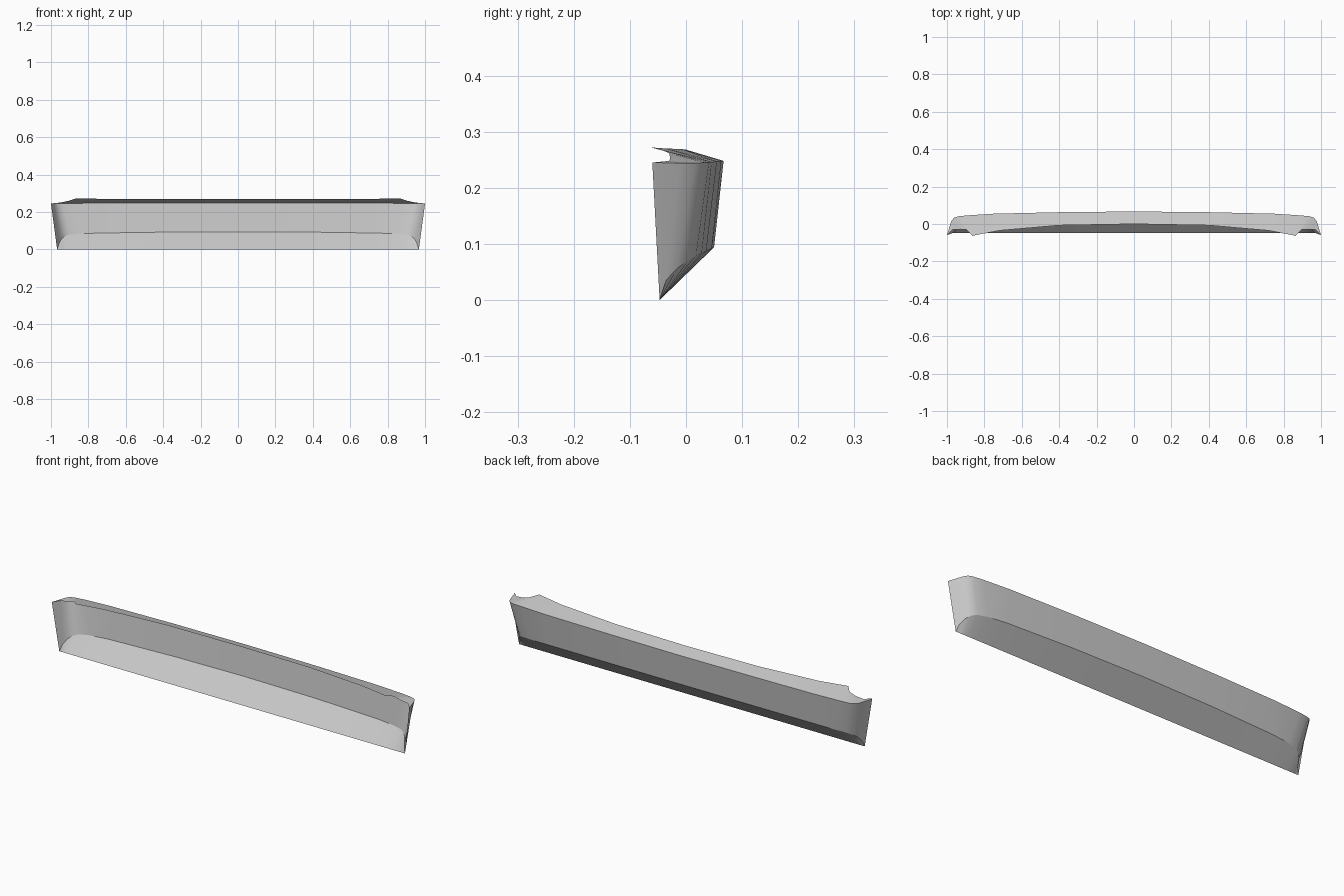
import bpy
import bmesh
from math import radians

old = bpy.data.objects.get("Cube")
if old:
    bpy.data.objects.remove(old, do_unlink=True)

# Single grey finish
grey = bpy.data.materials.new("plain grey")
grey.use_nodes = True
colour = (0.58, 0.58, 0.58, 1)
grey.diffuse_color = colour
grey.node_tree.nodes["Principled BSDF"].inputs["Base Color"].default_value = colour

# Outlines of the left half, running from the middle to the tip
flange_edge = [(0, 0, .268), (.4, -.007, .269), (.72, -.035, .27),
               (.865, -.063, .272), (.88, -.045, .268), (.895, -.03, .262),
               (.93, -.028, .252), (.97, -.03, .248), (1, -.06, .245)]
wall_top = [(0, .067, .248), (.4, .063, .248), (.75, .055, .247),
            (.89, .046, .246), (.94, .041, .245), (.963, .033, .245),
            (.976, .016, .244), (.985, -.01, .244), (1, -.06, .245)]
wall_bottom = [(0, .05, .094), (.4, .046, .092), (.75, .036, .087),
               (.85, .028, .083), (.9, .018, .079), (.925, .005, .071),
               (.943, -.015, .057), (.955, -.035, .036), (.967, -.047, 0)]
lip = [(x, -.047, 0) for x, y, z in wall_bottom]


def strip(name, upper, lower):
    """Thin mirrored sheet spanning two outlines."""
    bm = bmesh.new()
    a = [bm.verts.new(p) for p in upper]
    b = [bm.verts.new(p) for p in lower]
    for i in range(len(a) - 1):
        bm.faces.new((a[i], a[i + 1], b[i + 1], b[i]))
    bmesh.ops.remove_doubles(bm, verts=bm.verts, dist=0.0005)
    # Mirror the half about the middle and weld the seam
    bmesh.ops.mirror(bm, geom=bm.verts[:] + bm.edges[:] + bm.faces[:],
                     axis='X', merge_dist=0.0005)
    bmesh.ops.recalc_face_normals(bm, faces=bm.faces)
    mesh = bpy.data.meshes.new(name)
    bm.to_mesh(mesh)
    bm.free()
    mesh.materials.append(grey)
    obj = bpy.data.objects.new(name, mesh)
    bpy.context.collection.objects.link(obj)
    bpy.ops.object.select_all(action='DESELECT')
    obj.select_set(True)
    bpy.context.view_layer.objects.active = obj
    # Face the sheet outwards, away from the hollow front
    if sum((p.normal.y + p.normal.z * flip[name]) * p.area for p in mesh.polygons) < 0:
        mesh.flip_normals()
    bpy.ops.object.shade_smooth_by_angle(angle=radians(35))
    return obj


# Outward vertical sense of each sheet
flip = {"top_flange": 1, "curved_wall": 0, "sloped_underside": -1}

strip("top_flange", flange_edge, wall_top)
strip("curved_wall", wall_top, wall_bottom)
strip("sloped_underside", wall_bottom, lip)
